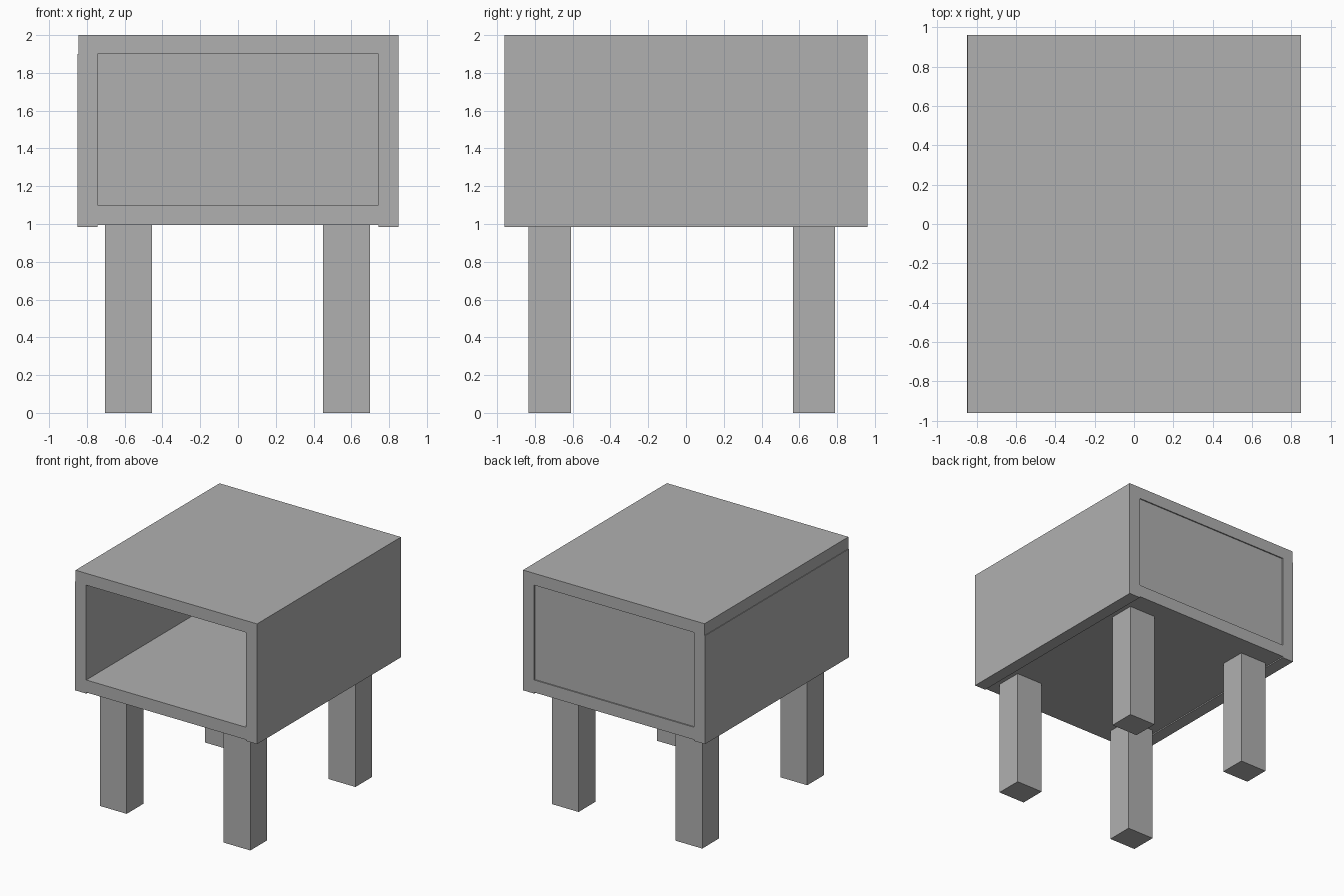
import bpy

cube = bpy.data.objects.get("Cube")
if cube:
    bpy.data.objects.remove(cube, do_unlink=True)

# One plain grey for the whole piece
grey = bpy.data.materials.new("plain grey")
grey.use_nodes = True
grey.diffuse_color = (0.434, 0.434, 0.434, 1)
grey.node_tree.nodes["Principled BSDF"].inputs["Base Color"].default_value = grey.diffuse_color


def box(name, x, y, z):
    """Board spanning the given (min, max) range on each axis."""
    spans = (x, y, z)
    bpy.ops.mesh.primitive_cube_add(size=1, location=[sum(s) / 2 for s in spans])
    ob = bpy.context.object
    ob.name = ob.data.name = name
    ob.scale = [hi - lo for lo, hi in spans]
    bpy.ops.object.transform_apply(location=False, rotation=False, scale=True)
    ob.data.materials.append(grey)
    return ob


DEPTH = (-0.96, 0.96)
INNER, OUTER = 0.745, 0.85
FLOOR, CEILING = 1.1, 1.9

# Cabinet shell, open at the front
box("top_board", (-0.845, OUTER), DEPTH, (CEILING, 2.0))
box("bottom_board", (-INNER, INNER), DEPTH, (0.995, FLOOR))
box("left_side", (INNER, OUTER), DEPTH, (0.985, CEILING))
box("right_side", (-OUTER, -INNER), DEPTH, (0.985, CEILING))
box("back_panel", (-INNER, INNER), (0.84, 0.95), (FLOOR, CEILING))

# Four square legs
for side, x in (("left", (0.45, 0.70)), ("right", (-0.705, -0.455))):
    for end, y in (("front", (-0.835, -0.61)), ("back", (0.567, 0.79))):
        box(f"{end}_{side}_leg", x, y, (0, 0.995))
